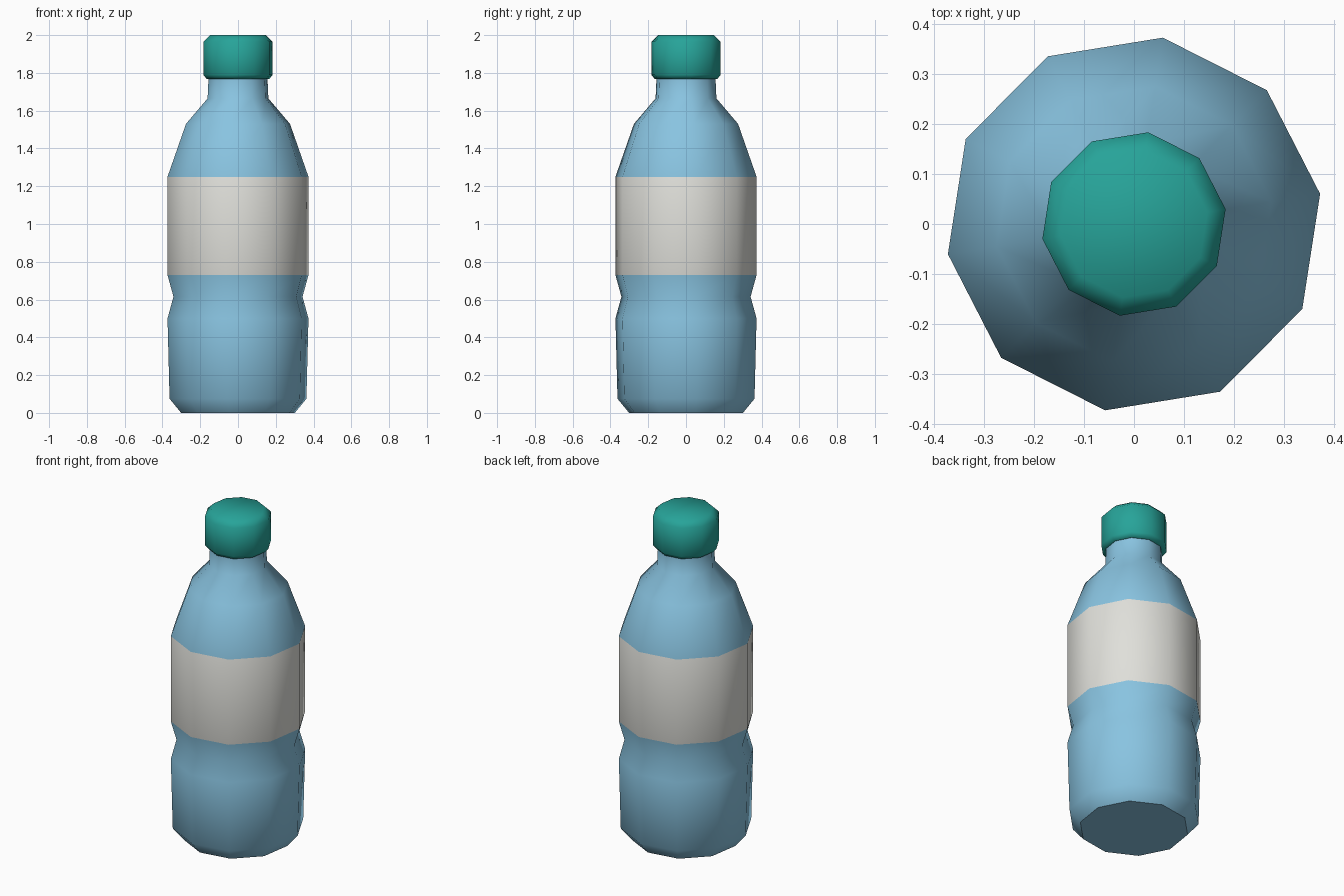
import bpy, bmesh, math

if "Cube" in bpy.data.objects:
    bpy.data.objects.remove(bpy.data.objects["Cube"])

SIDES = 10
OFFSET = math.radians(9.2)


def material(name, rgb):
    m = bpy.data.materials.new(name)
    m.diffuse_color = (*rgb, 1)
    m.use_nodes = True
    m.node_tree.nodes["Principled BSDF"].inputs["Base Color"].default_value = m.diffuse_color
    return m


blue = material("light blue", (0.25, 0.55, 0.75))
white = material("label white", (0.74, 0.74, 0.70))
teal = material("teal", (0.02, 0.37, 0.32))


def lathe(name, profile, mats, pick, fill_bottom=False, fill_top=False):
    """Revolve (radius, z) points, bottom to top, into a ten-sided part."""
    bm = bmesh.new()
    rings = []
    for r, z in profile:
        angles = [OFFSET + 2 * math.pi * i / SIDES for i in range(SIDES)]
        rings.append([bm.verts.new((r * math.cos(a), r * math.sin(a), z)) for a in angles])
    for lo, hi in zip(rings, rings[1:]):
        for i in range(SIDES):
            j = (i + 1) % SIDES
            f = bm.faces.new((lo[i], lo[j], hi[j], hi[i]))
            f.smooth = True
            f.material_index = pick(f.calc_center_median().z)
    if fill_bottom:
        f = bm.faces.new(rings[0][::-1])
        for e in f.edges:
            e.smooth = False
    if fill_top:
        bm.faces.new(rings[-1]).smooth = True
    me = bpy.data.meshes.new(name)
    bm.to_mesh(me)
    bm.free()
    for m in mats:
        me.materials.append(m)
    ob = bpy.data.objects.new(name, me)
    bpy.context.collection.objects.link(ob)
    return ob


# Bottle body with grip groove; the label is the straight band
lathe("bottle_body",
      [(0.305, 0), (0.367, 0.075), (0.378, 0.5), (0.346, 0.615), (0.378, 0.73),
       (0.378, 1.25), (0.279, 1.53), (0.163, 1.665), (0.158, 1.775)],
      [blue, white], lambda z: 1 if 0.73 < z < 1.25 else 0, fill_bottom=True)

# Screw cap with bevelled rims
lathe("cap",
      [(0.157, 1.768), (0.168, 1.768), (0.186, 1.79), (0.186, 1.965), (0.149, 2.0)],
      [teal], lambda z: 0, fill_top=True)
